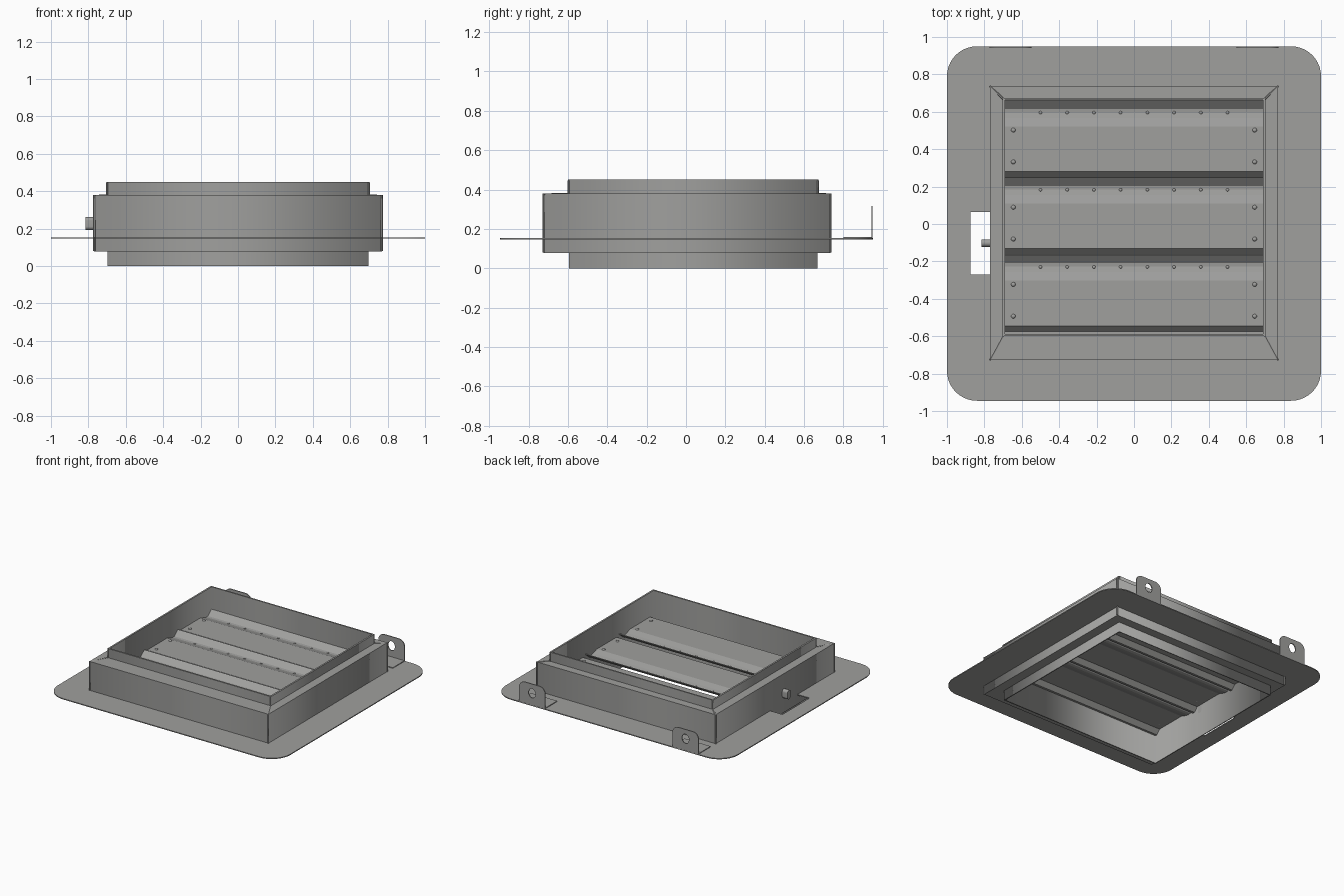
import bpy, bmesh, math
from mathutils import Matrix, Vector

if "Cube" in bpy.data.objects:
    bpy.data.objects.remove(bpy.data.objects["Cube"])

steel = bpy.data.materials.new("galvanised grey")
steel.diffuse_color = (0.35, 0.35, 0.34, 1)
steel.use_nodes = True
steel.node_tree.nodes["Principled BSDF"].inputs["Base Color"].default_value = steel.diffuse_color
SCENE = bpy.context.scene.collection


def add_mesh(name, mesh, smooth=False):
    mesh.materials.clear()
    mesh.materials.append(steel)
    ob = bpy.data.objects.new(name, mesh)
    SCENE.objects.link(ob)
    if smooth:
        bpy.ops.object.select_all(action='DESELECT')
        ob.select_set(True)
        bpy.context.view_layer.objects.active = ob
        bpy.ops.object.shade_smooth_by_angle(angle=math.radians(35))
    return ob


def curve_mesh(cu):
    """Turn a curve into a clean mesh."""
    tmp = bpy.data.objects.new("tmp", cu)
    SCENE.objects.link(tmp)
    dg = bpy.context.evaluated_depsgraph_get()
    me = bpy.data.meshes.new_from_object(tmp.evaluated_get(dg))
    bpy.data.objects.remove(tmp)
    bm = bmesh.new()
    bm.from_mesh(me)
    bmesh.ops.remove_doubles(bm, verts=bm.verts, dist=1e-5)
    bmesh.ops.recalc_face_normals(bm, faces=bm.faces)
    bm.to_mesh(me)
    bm.free()
    return me


def add_spline(cu, pts, closed):
    sp = cu.splines.new('POLY')
    sp.points.add(len(pts) - 1)
    for p, c in zip(sp.points, pts):
        p.co = (*c, 1) if len(c) == 3 else (*c, 0, 1)
    sp.use_cyclic_u = closed


def plate(name, loops, lo, hi, matrix=Matrix(), smooth=False):
    """Outline with holes, extruded from lo to hi."""
    cu = bpy.data.curves.new(name, 'CURVE')
    cu.dimensions, cu.fill_mode, cu.extrude = '2D', 'BOTH', (hi - lo) / 2
    for pts in loops:
        add_spline(cu, pts, True)
    me = curve_mesh(cu)
    me.transform(matrix @ Matrix.Translation((0, 0, (lo + hi) / 2)))
    return add_mesh(name, me, smooth)


def rect(x0, x1, y0, y1):
    return [(x0, y0), (x1, y0), (x1, y1), (x0, y1)]


def rounded(x0, x1, y0, y1, r, n=10, square_bottom=False):
    pts = []
    corners = [(x1 - r, y1 - r), (x0 + r, y1 - r), (x0 + r, y0 + r), (x1 - r, y0 + r)]
    for k, (cx, cy) in enumerate(corners):
        if square_bottom and k > 1:
            pts.append((x0 if k == 2 else x1, y0))
            continue
        for i in range(n + 1):
            a = math.pi / 2 * (k + i / n)
            pts.append((cx + r * math.cos(a), cy + r * math.sin(a)))
    return pts


# Mounting flange, open in the middle with a notch beside the drive shaft
opening = [(-.77, -.725), (.77, -.725), (.77, .735), (-.77, .735),
           (-.77, .065), (-.875, .065), (-.875, -.27), (-.77, -.27)]
plate("mounting_flange", [rounded(-1, 1, -.945, .95, .16), opening], .147, .154, smooth=True)

# Inner sleeve, outer casing and the ledges joining them
inner = rect(-.69, .69, -.588, .662)
sleeve = rect(-.697, .697, -.595, .668)
casing = rect(-.77, .77, -.725, .735)
plate("inner_sleeve", [sleeve, inner], 0, .45)
plate("upper_collar", [rect(-.703, .703, -.6, .673), sleeve], .375, .45)
plate("outer_casing", [casing, rect(-.763, .763, -.718, .728)], .08, .375)
plate("top_ledge", [casing, sleeve], .372, .379)
plate("bottom_ledge", [casing, sleeve], .077, .084)

# Weld beads at the four corners
for sx, side in ((-1, "left"), (1, "right")):
    for yo, yi, end in ((-.725, -.597, "front"), (.735, .67, "back")):
        cu = bpy.data.curves.new("bead", 'CURVE')
        cu.dimensions, cu.bevel_depth, cu.bevel_resolution = '3D', .006, 1
        cu.use_fill_caps = True
        add_spline(cu, [(sx * .769, yo, .08), (sx * .769, yo, .376),
                        (sx * .7, yi, .379), (sx * .7, yi, .447)], False)
        add_mesh(f"weld_bead_{end}_{side}", curve_mesh(cu), True)

# Closed louvre blades: pressed sheets that overlap at their edges
profile = [(0, .275), (-.045, .238), (-.065, .236), (-.095, .243),
           (-.14, .258), (-.38, .258), (-.41, .225), (-.425, .225)]


def rivets(name, places, radius):
    bm = bmesh.new()
    for p in places:
        bmesh.ops.create_uvsphere(bm, u_segments=10, v_segments=6, radius=radius,
                                  matrix=Matrix.Translation(p) @ Matrix.Diagonal((1, 1, .6, 1)))
    me = bpy.data.meshes.new(name)
    bm.to_mesh(me)
    bm.free()
    add_mesh(name, me, True)


for b in range(3):
    y0 = .662 - .4125 * b
    bm = bmesh.new()
    rows = [[bm.verts.new((x, max(y0 + dy, -.588), z)) for x in (-.69, .69)] for dy, z in profile]
    for (a, c), (d, e) in zip(rows, rows[1:]):
        bm.faces.new((a, d, e, c))
    bmesh.ops.recalc_face_normals(bm, faces=bm.faces)
    me = bpy.data.meshes.new("blade")
    bm.to_mesh(me)
    bm.free()
    ob = add_mesh(f"louvre_blade_{b + 1}", me)
    sol = ob.modifiers.new("sheet", 'SOLIDIFY')
    sol.thickness, sol.offset = .006, 0
    rivets(f"groove_rivets_{b + 1}",
           [Vector((-.5 + i / 7, y0 - .067, .239)) for i in range(8)], .009)
    rivets(f"end_rivets_{b + 1}",
           [Vector((x, y0 - d, .261)) for x in (-.645, .645) for d in (.16, .33)], .012)

# Drive shaft stub on the left side
along_x = Matrix(((0, 0, 1, 0), (1, 0, 0, 0), (0, 1, 0, 0), (0, 0, 0, 1)))
plate("drive_shaft", [rounded(-.122, -.082, .193, .263, .0195)], -.815, -.69, along_x, True)

# Hanging brackets at the back: upright tab with a slot, and a foot
upright = Matrix(((1, 0, 0, 0), (0, 0, 1, 0), (0, 1, 0, 0), (0, 0, 0, 1)))
for side, cx in (("left", -.66), ("right", .66)):
    slot = [(cx + .03 * math.cos(i * math.pi / 12), .245 + .036 * math.sin(i * math.pi / 12))
            for i in range(24)]
    tab = rounded(cx - .112, cx + .112, .154, .317, .05, square_bottom=True)
    plate(f"bracket_tab_{side}", [tab, slot], .942, .949, upright, True)
    plate(f"bracket_foot_{side}", [rect(cx - .112, cx + .112, .8, .946)], .153, .16)
